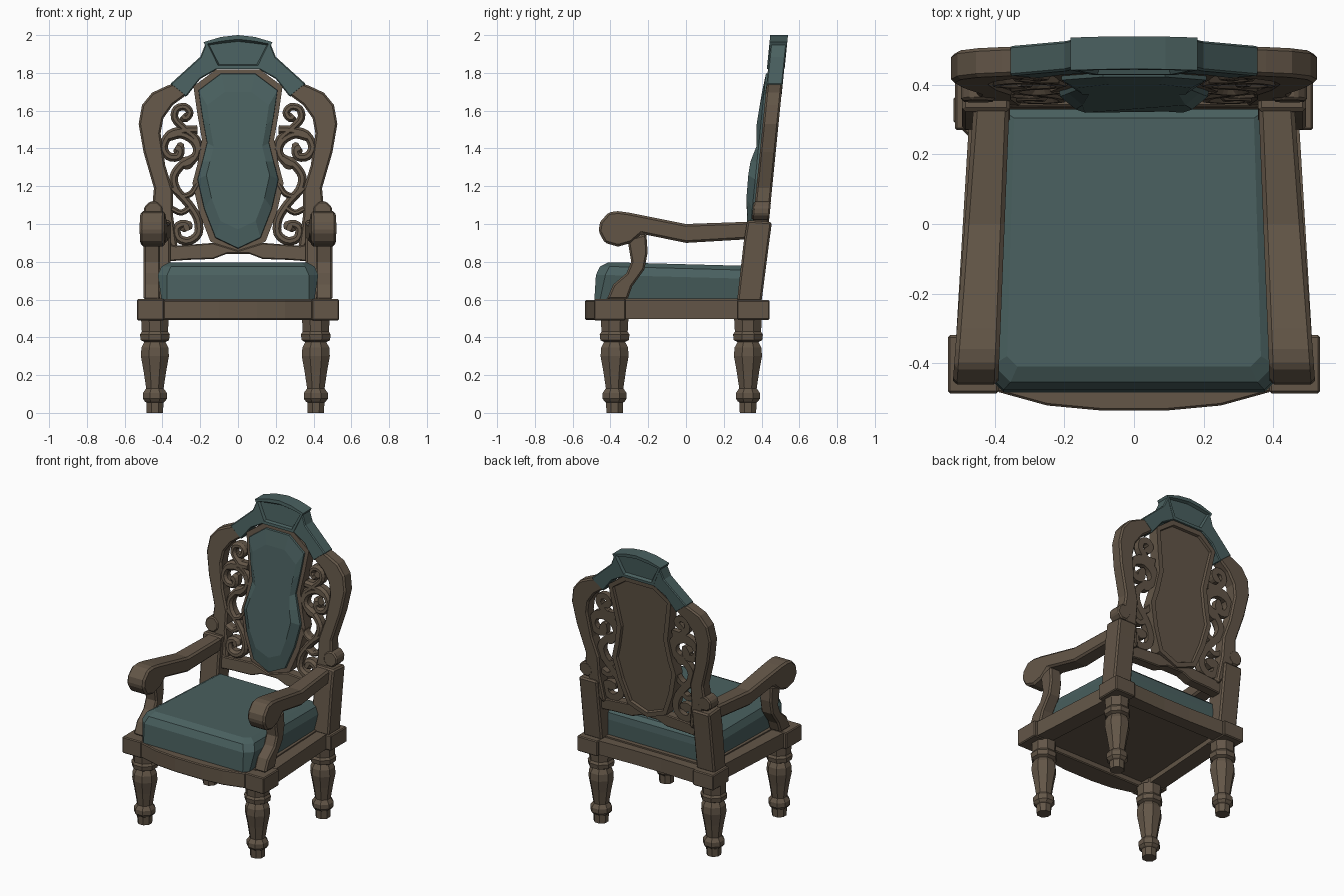
import bpy, bmesh, math
from mathutils import Vector

if "Cube" in bpy.data.objects:
    bpy.data.objects.remove(bpy.data.objects["Cube"])


def material(name, rgb):
    m = bpy.data.materials.new(name)
    m.diffuse_color = (*rgb, 1)
    m.use_nodes = True
    m.node_tree.nodes["Principled BSDF"].inputs["Base Color"].default_value = m.diffuse_color
    return m


WOOD = material("brown wood", (0.125, 0.093, 0.064))
TEAL = material("teal upholstery", (0.068, 0.118, 0.116))


def finish(name, bm, mat, mirror=False, bevel=0.0):
    bmesh.ops.recalc_face_normals(bm, faces=bm.faces[:])
    me = bpy.data.meshes.new(name)
    bm.to_mesh(me)
    bm.free()
    me.materials.append(mat)
    ob = bpy.data.objects.new(name, me)
    bpy.context.collection.objects.link(ob)
    if mirror:
        ob.modifiers.new("mirror", 'MIRROR')
    if bevel:
        b = ob.modifiers.new("bevel", 'BEVEL')
        b.width, b.segments, b.limit_method = bevel, 1, 'ANGLE'
        b.angle_limit = math.radians(35)
    return ob


def loft(name, rings, mat, inset=None, **kw):
    """Skin a list of equal-length point rings and cap both ends."""
    bm = bmesh.new()
    vs = [[bm.verts.new(p) for p in r] for r in rings]
    n = len(rings[0])
    for a, b in zip(vs, vs[1:]):
        for i in range(n):
            j = (i + 1) % n
            bm.faces.new((a[i], a[j], b[j], b[i]))
    caps = [bm.faces.new(vs[0]), bm.faces.new(vs[-1])]
    if inset:
        bmesh.ops.recalc_face_normals(bm, faces=bm.faces[:])
        for f, (rim, t, d) in zip(caps, inset):
            if t:
                bmesh.ops.inset_region(bm, faces=[f], thickness=rim, depth=0)
                bmesh.ops.inset_region(bm, faces=[f], thickness=t, depth=d)
    return finish(name, bm, mat, **kw)


def prism(name, pts, f, mat, **kw):
    """Extrude an outline; f(u, v, side) places each point, side = -1 / +1."""
    return loft(name, [[f(u, v, s) for u, v in pts] for s in (-1, 1)], mat, **kw)


def sym(pts):
    """Complete a right-half outline with its left mirror."""
    return pts + [(-x, z) for x, z in reversed(pts) if abs(x) > 1e-6]


def back_y(z):
    return 0.40 + 0.1 * (z - 1.05)


def in_back(half, shift=0.0):
    return lambda x, z, s: (x, back_y(z) + shift + s * half, z)


def across(a, b):
    return lambda y, z, s: (a if s < 0 else b, y, z)


def flat(z0, z1):
    return lambda x, y, s: (x, y, z0 if s < 0 else z1)


def rect(x0, x1, y0, y1):
    return [(x0, y0), (x1, y0), (x1, y1), (x0, y1)]


def octagon(cx, cy, r, turn=0.0):
    return [(cx + r * math.cos(i * math.pi / 4 + turn), cy + r * math.sin(i * math.pi / 4 + turn))
            for i in range(8)]


# Turned legs
LEG = [(0, .045), (.055, .047), (.06, .055), (.075, .066), (.105, .066), (.13, .048),
       (.22, .062), (.30, .077), (.345, .074), (.375, .058), (.385, .078), (.415, .082),
       (.43, .072), (.50, .076)]
for x in (-.44, .412):
    for y, part in ((-.378, "front_leg"), (.328, "back_leg")):
        loft(part, [[(px, py, z) for px, py in octagon(x, y, r / .96, math.pi / 8)]
                    for z, r in LEG], WOOD)

# Seat base: corner blocks, rails, bowed front apron, board
prism("front_corner_block", rect(.39, .535, -.487, -.32), flat(.49, .602), WOOD, mirror=True, bevel=.006)
prism("back_corner_block", rect(.36, .515, .27, .443), flat(.493, .597), WOOD, mirror=True, bevel=.006)
prism("side_rail", [(.40, -.33), (.512, -.33), (.475, .29), (.36, .29)], flat(.497, .597),
      WOOD, mirror=True)
prism("front_apron", sym([(.10, -.536), (.25, -.522), (.395, -.482), (.395, -.39)]),
      flat(.493, .597), WOOD, bevel=.006)
prism("back_apron", sym([(.10, .415), (.37, .425), (.37, .33)]), flat(.50, .595), WOOD)
prism("seat_board", sym([(.43, -.42), (.40, .36)]), flat(.53, .605), WOOD)

# Seat cushion with cut corners and a softened top edge
SEAT = [(.60, .405, -.485, .33, .03), (.73, .425, -.477, .335, .05),
        (.775, .405, -.455, .33, .05), (.797, .365, -.41, .305, .03)]
rings = []
for z, hx, y0, y1, c in SEAT:
    half = [(hx - c, y0), (hx, y0 + c), (hx - .02, y1)]
    rings.append([(x, y, z - .018 * max(0, y) / .3 * (z > .7)) for x, y in sym(half)])
loft("seat_cushion", rings, TEAL)

# Arms with rolled ends, and curved supports
ARM = [(.34, 1.012), (.0, 1.0), (-.30, 1.06), (-.36, 1.068), (-.41, 1.062), (-.455, 1.01),
       (-.463, .96), (-.43, .90), (-.36, .88), (-.29, .90), (-.235, .948), (.0, .90), (.34, .92)]
prism("armrest", ARM, lambda y, z, s: (.487 - .075 * y if s > 0 else .372 - .04 * y, y, z),
      WOOD, mirror=True, bevel=.012)
SUPPORT = [(-.31, .92), (-.29, .80), (-.315, .74), (-.385, .68), (-.42, .60),
           (-.31, .60), (-.285, .67), (-.22, .76), (-.203, .85), (-.21, .95)]
prism("arm_support", SUPPORT, across(.412, .50), WOOD, mirror=True, bevel=.01)

# Back posts
POST = [(.27, .59), (.305, .90), (.325, 1.02), (.455, 1.01), (.44, .90), (.40, .59)]
prism("back_post", POST, across(.357, .495), WOOD, mirror=True, bevel=.01)

# Curved back side frames with a knob on the post
HOOP = [(.34, .86), (.42, .98), (.455, 1.08), (.445, 1.19), (.50, 1.38), (.526, 1.53),
        (.508, 1.63), (.455, 1.695), (.38, 1.73), (.30, 1.76), (.25, 1.70), (.345, 1.63),
        (.395, 1.56), (.41, 1.48), (.385, 1.31), (.345, 1.18), (.345, 1.05), (.32, .88)]
prism("back_side_frame", HOOP, in_back(.042), WOOD, mirror=True, bevel=.01)
prism("back_frame_knob", octagon(.448, 1.07, .053, .4), in_back(.046, -.003), WOOD,
      mirror=True, bevel=.008)

# Wavy lower back rail
RAIL = [(.0, .86), (.13, .90), (.33, .885), (.40, .90), (.40, .80), (.27, .81), (.13, .815), (.06, .842)]
prism("back_lower_rail", sym(RAIL), in_back(.035, -.012), WOOD, bevel=.006)

# Medallion: wood frame with recessed back, padded front
MEDAL = sym([(.0, .868), (.12, .925), (.18, 1.08), (.215, 1.235), (.19, 1.33), (.165, 1.43),
             (.19, 1.57), (.21, 1.71), (.09, 1.80)])


def medal(k, depth, grow=0.0):
    return [(x * k + math.copysign(grow, x) * (abs(x) > .01),
             back_y(z) - depth, 1.34 + (z - 1.34) * k + math.copysign(grow, z - 1.34) * .7)
            for x, z in MEDAL]


def pad_y(z):
    """Front of the padding: full below, falling back to the top, dipped at the waist."""
    return .32 + .165 * max(0, z - 1.2) + .018 * (1.38 < z < 1.46) + .1 * max(0, 1.05 - z)


loft("medallion_frame", [medal(1, .038, .026), medal(1, -.036, .026)], WOOD,
     inset=[(0, 0, 0), (.032, .006, -.016)])
pad = [(x, pad_y(z), z) for x, _, z in medal(.78, 0)]
loft("medallion_cushion", [medal(1, .03), medal(.99, .052), pad], TEAL)

# Teal crest: two wings and a panelled centre
WING = [(.172, 1.955), (.20, 1.885), (.36, 1.74), (.275, 1.672), (.20, 1.768), (.108, 1.82)]
prism("crest_wing", WING, in_back(.043), TEAL, mirror=True, bevel=.006)
PANEL = sym([(.0, 2.0), (.09, 1.99), (.182, 1.963), (.117, 1.82)])
prism("crest_panel", PANEL, in_back(.047, -.002), TEAL,
      inset=[(.022, .01, -.018), (.022, .01, -.018)])


# Pierced scrollwork: swept flat-sided ribbons with heavier ends
def sweep(name, path, w=.023, d=.028, steps=3, bulb=0.5):
    p = [Vector(q) for q in path]
    p = [2 * p[0] - p[1]] + p + [2 * p[-1] - p[-2]]
    line = []
    for i in range(1, len(p) - 2):
        a, b, c, e = p[i - 1:i + 3]
        for k in range(steps):
            t = k / steps
            line.append(.5 * (2 * b + (c - a) * t + (2 * a - 5 * b + 4 * c - e) * t * t
                              + (3 * b - a - 3 * c + e) * t ** 3))
    line.append(p[-2])
    rings = []
    for i, q in enumerate(line):
        t = (line[min(i + 1, len(line) - 1)] - line[max(i - 1, 0)]).normalized()
        n = Vector((-t.y, t.x))
        wide = w * (1 + bulb * (len(line) - 4 < i < len(line) - 1))
        ring = []
        for u, v in ((-1, 1), (-1, -.4), (-.4, -1), (.4, -1), (1, -.4), (1, 1)):
            r = q + n * u * wide
            ring.append((r.x, back_y(r.y) - .012 + v * d, r.y))
        rings.append(ring)
    loft(name, rings, WOOD, mirror=True)


sweep("upper_scroll", [(.205, 1.39), (.22, 1.45), (.29, 1.51), (.335, 1.56), (.325, 1.61),
                       (.28, 1.62), (.255, 1.59), (.275, 1.56), (.295, 1.575)], w=.02, bulb=.2)
sweep("middle_scroll", [(.215, 1.50), (.29, 1.495), (.36, 1.475), (.395, 1.41), (.37, 1.36),
                        (.32, 1.355), (.305, 1.39), (.33, 1.41)])
sweep("waist_scroll", [(.37, 1.46), (.30, 1.475), (.235, 1.44), (.215, 1.385), (.245, 1.335), (.30, 1.315)])
sweep("stem_scroll", [(.235, 1.35), (.30, 1.31), (.34, 1.25), (.325, 1.18), (.265, 1.11),
                      (.215, 1.03), (.21, .95), (.26, .91), (.315, .925), (.325, .98),
                      (.285, 1.0), (.265, .965)])
sweep("leaf_tendril", [(.215, 1.21), (.25, 1.16), (.30, 1.15), (.35, 1.19)], w=.016, bulb=0)
sweep("lower_tendril", [(.25, 1.09), (.30, 1.06), (.35, 1.08)], w=.016, bulb=0)
